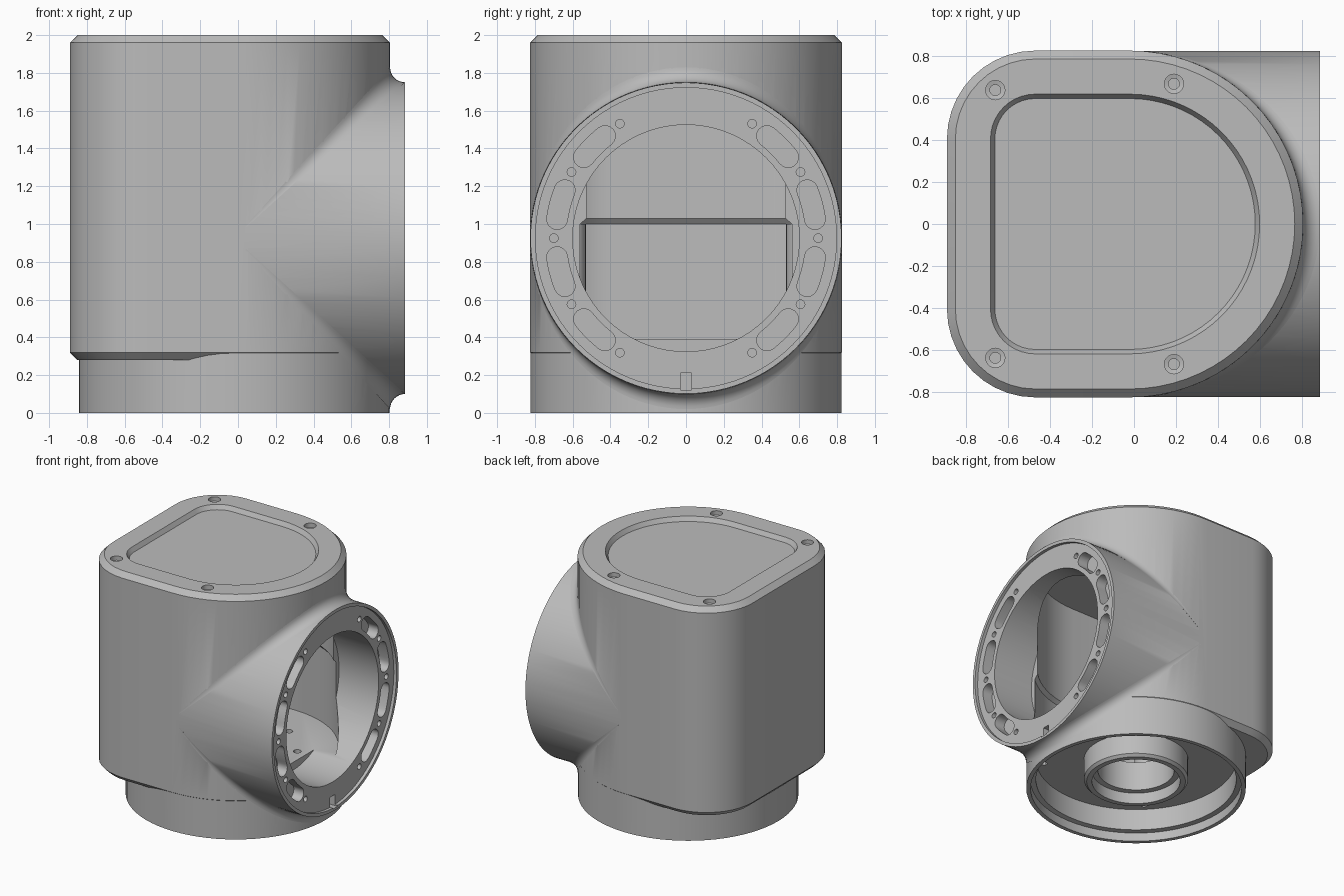
import bpy, bmesh, math
from math import sin, cos, pi, radians

if "Cube" in bpy.data.objects:
    bpy.data.objects.remove(bpy.data.objects["Cube"])

CX, R, PZ = -0.02, 0.825, 0.925      # upright axis, main radius, side port height

grey = bpy.data.materials.new("light_grey")
grey.diffuse_color = (0.5, 0.5, 0.5, 1)
grey.use_nodes = True
grey.node_tree.nodes["Principled BSDF"].inputs["Base Color"].default_value = grey.diffuse_color


def loft(name, rings):
    """Closed solid through a list of equal-length point rings."""
    bm = bmesh.new()
    vs = [[bm.verts.new(p) for p in ring] for ring in rings]
    n = len(vs[0])
    for a, b in zip(vs, vs[1:]):
        for i in range(n):
            j = (i + 1) % n
            bm.faces.new((a[i], a[j], b[j], b[i]))
    bm.faces.new(vs[0][::-1])
    bm.faces.new(vs[-1])
    bmesh.ops.recalc_face_normals(bm, faces=bm.faces)
    me = bpy.data.meshes.new(name)
    bm.to_mesh(me)
    bm.free()
    me.materials.append(grey)
    ob = bpy.data.objects.new(name, me)
    bpy.context.collection.objects.link(ob)
    return ob


def upright(name, steps, x=CX, y=0, n=72):
    """Turned part on a vertical axis, steps = (z, radius)."""
    return loft(name, [[(x + r * cos(2 * pi * i / n), y + r * sin(2 * pi * i / n), z)
                        for i in range(n)] for z, r in steps])


def level(name, steps, y=0, z=PZ, n=72):
    """Turned part on an axis along x, steps = (x, radius)."""
    return loft(name, [[(x, y + r * sin(2 * pi * i / n), z + r * cos(2 * pi * i / n))
                        for i in range(n)] for x, r in steps])


def d_ring(z, inset):
    """Plan outline: half circle on the right, rounded corners on the left."""
    r, c = R - inset, 0.42 - inset
    left = -0.89 + inset + c
    pts = [(CX + r * cos(a), r * sin(a), z)
           for a in (radians(-90 + 5 * i) for i in range(37))]
    for side, start in ((1, 90), (-1, 180)):
        for i in range(11):
            a = radians(start + 9 * i)
            pts.append((left + c * cos(a), side * (r - c) + c * sin(a), z))
    return pts


def d_solid(name, steps):
    return loft(name, [d_ring(z, i) for z, i in steps])


def box(name, x0, x1, y0, y1, z0, z1):
    return loft(name, [[(x0, y0, z), (x1, y0, z), (x1, y1, z), (x0, y1, z)] for z in (z0, z1)])


def boolean(target, tool, op="DIFFERENCE"):
    m = target.modifiers.new("bool", "BOOLEAN")
    m.operation, m.object, m.solver = op, tool, "EXACT"
    bpy.context.view_layer.update()
    deps = bpy.context.evaluated_depsgraph_get()
    me = bpy.data.meshes.new_from_object(target.evaluated_get(deps))
    target.modifiers.clear()
    target.data = me
    bpy.data.objects.remove(tool)


# Outer body: D-shaped housing, round base and side port
body = d_solid("housing", [(0.28, 0.04), (0.32, 0), (1.96, 0), (2.0, 0.04)])
boolean(body, upright("base", [(0, 0.822), (0.5, 0.822)]), "UNION")
boolean(body, level("port", [(CX, 0.8235), (0.885, 0.8235)], n=96), "UNION")

# Main cavity, with a small ledge on the wall at mid height
boolean(body, d_solid("cavity", [(0.39, 0.06), (1.0, 0.06), (1.03, 0.085), (1.88, 0.085)]))

# Side port: opening, recessed flange face and key notch
boolean(body, level("opening", [(0.5, 0.6), (0.95, 0.6)]))
boolean(body, level("flange_recess", [(0.86, 0.797), (0.95, 0.797)], n=96))
boolean(body, box("notch", 0.79, 0.95, -0.03, 0.03, 0.12, 0.21))

# Flange slots and screw holes
for side in (0, 180):
    for mid in (-45, -15, 15, 45):
        a0 = radians(side + mid)
        h, w, rm = radians(6.6), 0.055, 0.69
        pts = [(rm + w, a0 - h + h * i / 3) for i in range(7)]
        flat = [(r * cos(a), r * sin(a)) for r, a in pts]
        e = a0 + h
        flat += [(rm * cos(e) + w * cos(e + t), rm * sin(e) + w * sin(e + t))
                 for t in (pi * i / 8 for i in range(1, 8))]
        flat += [((rm - w) * cos(a), (rm - w) * sin(a)) for r, a in reversed(pts)]
        e = a0 - h
        flat += [(rm * cos(e) + w * cos(e + t), rm * sin(e) + w * sin(e + t))
                 for t in (pi + pi * i / 8 for i in range(1, 8))]
        boolean(body, loft("slot", [[(x, y, PZ + z) for y, z in flat] for x in (0.77, 0.95)]))
    for ang in (-60, -30, 0, 30, 60):
        a = radians(side + ang)
        boolean(body, level("flange_hole", [(0.78, 0.023), (0.95, 0.023)],
                            0.7 * cos(a), PZ + 0.7 * sin(a), 16))

# Lid: shallow sloped recess and four counterbored screws
boolean(body, d_solid("lid_recess", [(1.965, 0.228), (2.0, 0.207), (2.1, 0.207)]))
for s in (-1, 1):
    for x, y in ((-0.66, 0.637), (0.19, 0.667)):
        boolean(body, upright("lid_screw", [(1.92, 0.026), (1.96, 0.026), (1.965, 0.046),
                                            (2.1, 0.046)], x, s * y, 20))

# Underside: stepped socket, then floor holes
boolean(body, upright("socket", [(-0.1, 0.79), (0.07, 0.79), (0.075, 0.75), (0.25, 0.75)]))
for k in range(4):
    a = radians(45 + 90 * k)
    boolean(body, upright("socket_hole", [(0.2, 0.022), (0.3, 0.022)],
                          CX + 0.69 * cos(a), 0.69 * sin(a), 12))
for k in range(8):
    a = radians(22.5 + 45 * k)
    boolean(body, upright("floor_hole", [(0.33, 0.03), (0.5, 0.03)],
                          CX + 0.47 * cos(a), 0.47 * sin(a), 12))

# Central bearing tube hanging under the floor
boolean(body, upright("tube", [(0.06, 0.37), (0.08, 0.39), (0.3, 0.39)]), "UNION")
boolean(body, upright("tube_bore", [(0.0, 0.33), (0.15, 0.33), (0.152, 0.285), (0.6, 0.285)]))

# Screw posts in the left corners, split at mid height
posts = []
for s, tag in ((-1, "front"), (1, "back")):
    posts.append(upright("lower_post_" + tag, [(0.38, 0.09), (1.0, 0.09)], -0.64, s * 0.62, 24))
    top = upright("upper_post_" + tag, [(1.1, 0.09), (1.89, 0.09)], -0.64, s * 0.62, 24)
    boolean(top, upright("post_hole", [(1.0, 0.03), (1.3, 0.03)], -0.64, s * 0.62, 12))
    posts.append(top)

# Rolled fillet where the port meets the housing, above and below
f = 0.08
fillets = []
for s, tag in ((1, "upper"), (-1, "lower")):
    rings = []
    for i in range(49):
        t = radians(-86 + 172 * i / 48)
        c = ((R + f) * cos(t), (R + f) * sin(t), (R + f) * cos(t))
        ring = [((R - 0.01) * cos(t), (R - 0.01) * sin(t), (R - 0.01) * cos(t))]
        for j in range(9):
            u = pi / 2 * j / 8
            # blend direction between both wall normals, kept at unit length
            n = [cos(u) * cos(t), (cos(u) + sin(u)) * sin(t), sin(u) * cos(t)]
            ln = math.sqrt(sum(v * v for v in n))
            ring.append([p - f * v / ln for p, v in zip(c, n)])
        rings.append([(CX + x, y, PZ + s * z) for x, y, z in ring])
    fillets.append(loft(tag + "_port_fillet", rings))

# Smooth shading with crisp edges
for ob in [body] + posts + fillets:
    ob.data.materials.clear()
    ob.data.materials.append(grey)
    for o in bpy.context.selected_objects:
        o.select_set(False)
    ob.select_set(True)
    bpy.context.view_layer.objects.active = ob
    bpy.ops.object.shade_smooth_by_angle(angle=radians(30))
